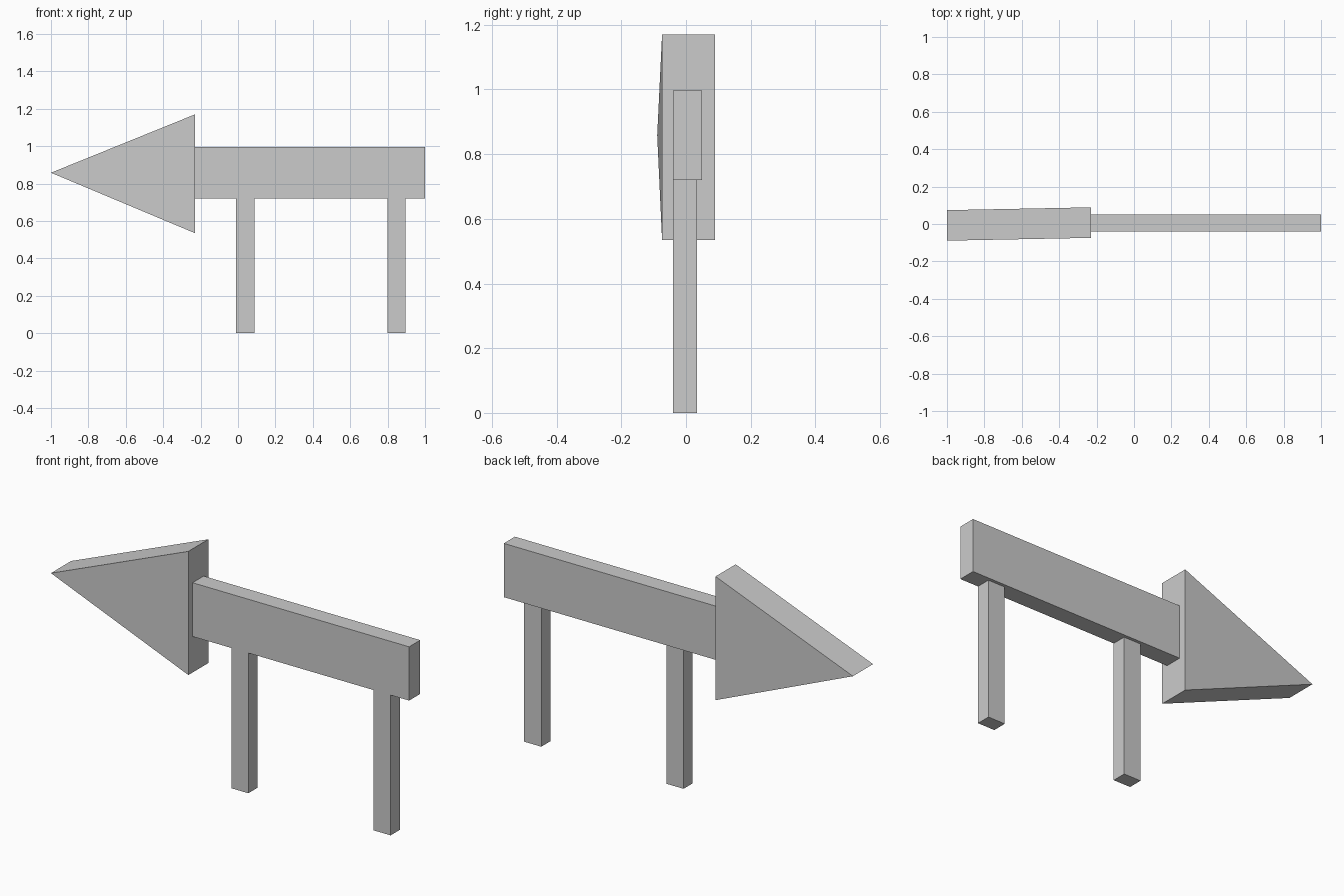
import bpy
import bmesh
from mathutils import Vector

if "Cube" in bpy.data.objects:
    bpy.data.objects.remove(bpy.data.objects["Cube"])


def prism(name, profile, depth):
    """Extrude a planar profile along +y into a closed solid."""
    bm = bmesh.new()
    face = bm.faces.new([bm.verts.new(p) for p in profile])
    new = bmesh.ops.extrude_face_region(bm, geom=[face], use_keep_orig=True)
    moved = [g for g in new["geom"] if isinstance(g, bmesh.types.BMVert)]
    bmesh.ops.translate(bm, verts=moved, vec=Vector((0, depth, 0)))
    bmesh.ops.recalc_face_normals(bm, faces=bm.faces[:])
    mesh = bpy.data.meshes.new(name)
    bm.to_mesh(mesh)
    bm.free()
    obj = bpy.data.objects.new(name, mesh)
    bpy.context.collection.objects.link(obj)
    return obj


def box(name, x0, x1, y0, y1, z0, z1):
    return prism(name, [(x0, y0, z0), (x1, y0, z0), (x1, y0, z1), (x0, y0, z1)], y1 - y0)


# Arrow head, turned slightly so its tip sits further forward
prism("arrow_head", [(-1, -0.089, 0.858), (-0.23, -0.074, 0.535), (-0.23, -0.074, 1.17)], 0.163)

# Arrow shaft board
box("arrow_shaft", -0.23, 1.0, -0.04, 0.05, 0.72, 0.996)

# Two support posts, flush with the front of the board
for name, x in (("left_post", -0.01), ("right_post", 0.798)):
    box(name, x, x + 0.097, -0.04, 0.034, 0, 0.72)
